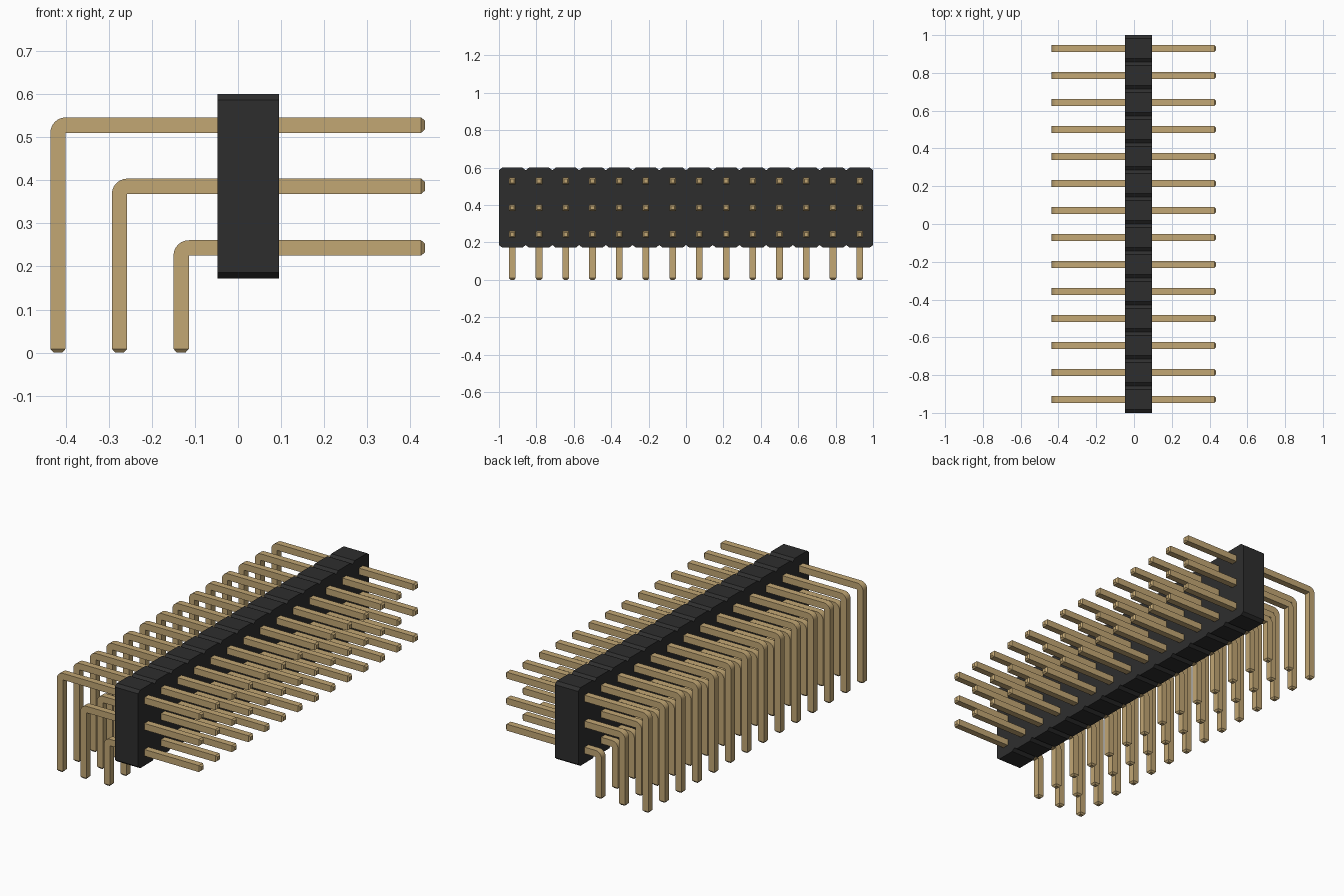
import bpy, bmesh, math
from mathutils import Vector

COLUMNS = 14
PITCH = 2 / COLUMNS
HALF = 0.0178                       # half thickness of a pin
TAPER, TIP = 0.009, 0.010           # length and half width of pin tips
ROWS = (0.243, 0.386, 0.528)
BODY_X = (-0.047, 0.095)
BODY_Z = (0.172, 0.6)

cube = bpy.data.objects.get("Cube")
if cube:
    bpy.data.objects.remove(cube, do_unlink=True)


def material(name, rgb, roughness):
    mat = bpy.data.materials.new(name)
    mat.use_nodes = True
    mat.diffuse_color = (*rgb, 1)
    shader = mat.node_tree.nodes["Principled BSDF"]
    shader.inputs["Base Color"].default_value = (*rgb, 1)
    shader.inputs["Roughness"].default_value = roughness
    return mat


black = material("black plastic", (0.027, 0.027, 0.027), 0.6)
gold = material("gold metal", (0.54, 0.385, 0.175), 0.45)


def make_mesh(name, bm, mat):
    bmesh.ops.remove_doubles(bm, verts=bm.verts, dist=1e-5)
    bmesh.ops.recalc_face_normals(bm, faces=bm.faces)
    mesh = bpy.data.meshes.new(name)
    bm.to_mesh(mesh)
    bm.free()
    mesh.materials.append(mat)
    return mesh


def add_object(name, mesh):
    obj = bpy.data.objects.new(name, mesh)
    bpy.context.collection.objects.link(obj)
    return obj


# Housing: notched profile in y and z, extruded along x
def housing():
    chamfer_y, chamfer_z = 0.018, 0.014
    low, high = BODY_Z
    top, bottom = [], []
    for i in range(COLUMNS):
        y0 = -1 + i * PITCH
        y1 = y0 + PITCH
        for y, inset in ((y0, chamfer_z), (y0 + chamfer_y, 0),
                         (y1 - chamfer_y, 0), (y1, chamfer_z)):
            if i and y == y0:
                continue            # shared with the previous segment
            top.append((y, high - inset))
            bottom.append((y, low + inset))
    bm = bmesh.new()
    face = bm.faces.new([bm.verts.new((BODY_X[0], y, z))
                         for y, z in top + bottom[::-1]])
    moved = bmesh.ops.extrude_face_region(bm, geom=[face], use_keep_orig=True)
    bmesh.ops.translate(bm, vec=(BODY_X[1] - BODY_X[0], 0, 0),
                        verts=[v for v in moved["geom"]
                               if isinstance(v, bmesh.types.BMVert)])
    return make_mesh("housing", bm, black)


# Right-angle pin: square rings swept along x, round the bend and down
def pin(row_z, leg_x):
    bm = bmesh.new()
    end_x = 0.434
    corner = Vector((leg_x + HALF, 0, row_z - HALF))
    rings = []

    def ring(center, outward, half=HALF):
        side = Vector((0, half, 0))
        out = outward * half
        rings.append([bm.verts.new(center + a * out + b * side)
                      for a, b in ((1, 1), (1, -1), (-1, -1), (-1, 1))])

    up, left = Vector((0, 0, 1)), Vector((-1, 0, 0))
    ring(Vector((end_x, 0, row_z)), up, TIP)
    ring(Vector((end_x - TAPER, 0, row_z)), up)
    steps = 6
    for i in range(steps + 1):
        a = math.pi / 2 * i / steps
        outward = up * math.cos(a) + left * math.sin(a)
        ring(corner + outward * HALF, outward)
    ring(Vector((leg_x, 0, TAPER)), left)
    ring(Vector((leg_x, 0, 0)), left, TIP)

    for a, b in zip(rings, rings[1:]):
        for k in range(4):
            n = (k + 1) % 4
            bm.faces.new((a[k], a[n], b[n], b[k]))
    bm.faces.new(rings[0])
    bm.faces.new(rings[-1][::-1])
    bmesh.ops.remove_doubles(bm, verts=bm.verts, dist=1e-5)
    return make_mesh("pin", bm, gold)


add_object("housing", housing())

# Three rows of pins, the higher rows reaching further out
for row, (z, name) in enumerate(zip(ROWS, ("lower", "middle", "upper"))):
    mesh = pin(z, -0.132 - row * PITCH)
    for column in range(COLUMNS):
        obj = add_object(f"{name}_pin_{column + 1}", mesh)
        obj.location.y = -1 + (column + 0.5) * PITCH
        if column == 0:
            bpy.ops.object.select_all(action='DESELECT')
            obj.select_set(True)
            bpy.context.view_layer.objects.active = obj
            bpy.ops.object.shade_smooth_by_angle(angle=math.radians(25))
            obj.select_set(False)
